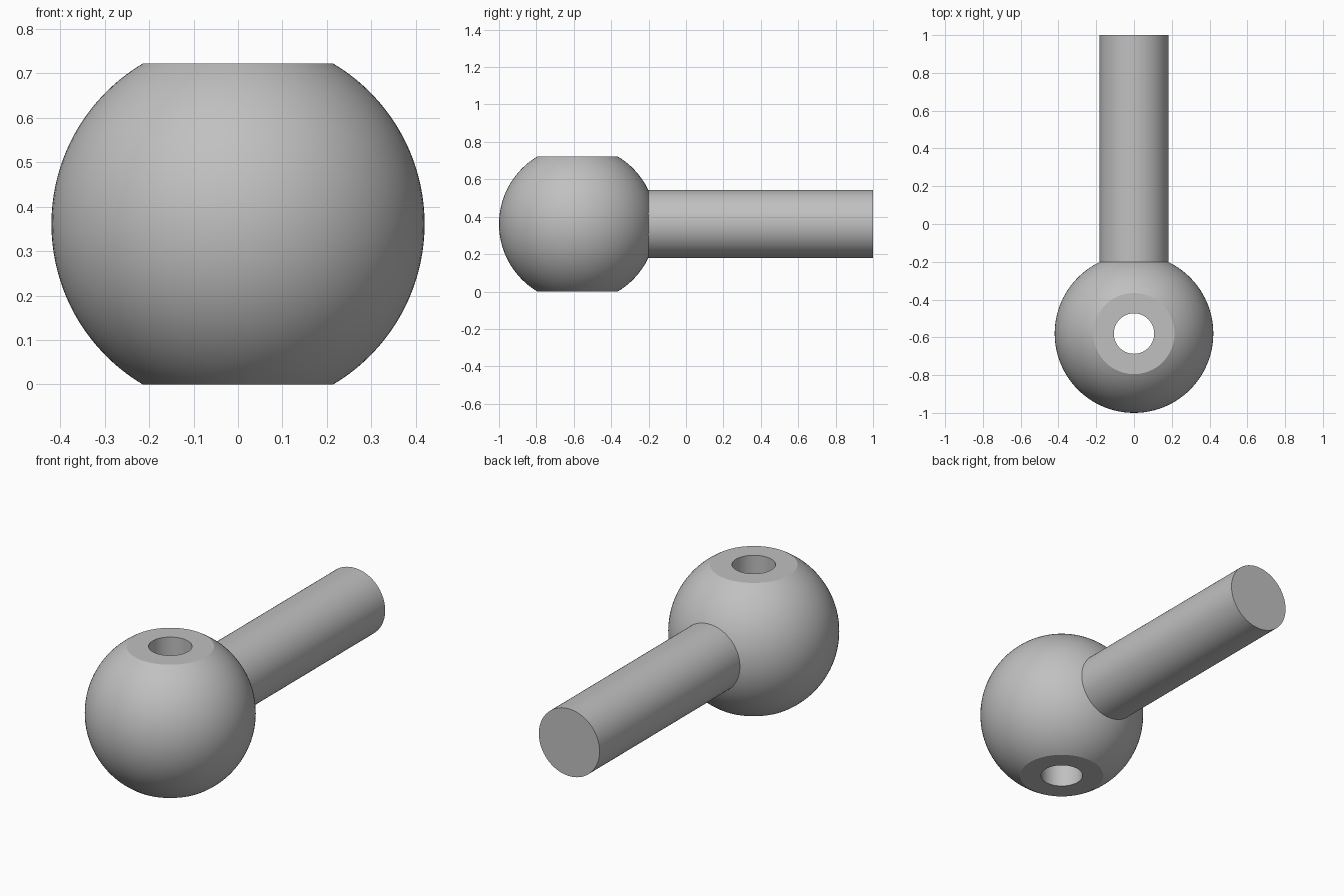
import bpy, bmesh, math
from mathutils import Matrix, Vector

cube = bpy.data.objects.get("Cube")
if cube:
    bpy.data.objects.remove(cube, do_unlink=True)

BALL_R, HALF_H, HOLE_R = 0.42, 0.361, 0.107
SHAFT_R, BALL_Y, SHAFT_END = 0.182, -0.58, 1.0

grey = bpy.data.materials.new("satin grey")
grey.use_nodes = True
colour = (0.53, 0.53, 0.53, 1)
grey.diffuse_color = colour
grey.node_tree.nodes["Principled BSDF"].inputs["Base Color"].default_value = colour


def lathe(name, profile, closed, steps, matrix):
    """Revolve (radius, height) points about z, then place the result."""
    bm = bmesh.new()
    verts = [bm.verts.new((r, 0, z)) for r, z in profile]
    edges = [bm.edges.new(pair) for pair in zip(verts, verts[1:])]
    if closed:
        edges.append(bm.edges.new((verts[-1], verts[0])))
    bmesh.ops.spin(bm, geom=verts + edges, cent=(0, 0, 0), axis=(0, 0, 1),
                   angle=math.tau, steps=steps, use_merge=True)
    bmesh.ops.remove_doubles(bm, verts=bm.verts, dist=1e-5)
    bmesh.ops.recalc_face_normals(bm, faces=bm.faces)
    mesh = bpy.data.meshes.new(name)
    bm.to_mesh(mesh)
    bm.free()
    mesh.transform(matrix)
    mesh.materials.append(grey)
    obj = bpy.data.objects.new(name, mesh)
    bpy.context.collection.objects.link(obj)
    bpy.ops.object.select_all(action="DESELECT")
    obj.select_set(True)
    bpy.context.view_layer.objects.active = obj
    bpy.ops.object.shade_smooth_by_angle(angle=math.radians(25))
    return obj


# Ball with flat ends and a through hole
limit = math.asin(HALF_H / BALL_R)
angles = [-limit + 2 * limit * i / 40 for i in range(41)]
arc = [(BALL_R * math.cos(a), BALL_R * math.sin(a)) for a in angles]
bore = [(HOLE_R, HALF_H), (HOLE_R, -HALF_H)]
lathe("ball_with_hole", arc + bore, True, 96,
      Matrix.Translation(Vector((0, BALL_Y, HALF_H))))

# Round shaft running backwards, its front rim seated just inside the ball
seat = BALL_Y + math.sqrt(BALL_R ** 2 - SHAFT_R ** 2) - 0.005
length = SHAFT_END - seat
lathe("shaft", [(0, 0), (SHAFT_R, 0), (SHAFT_R, length), (0, length)], False, 96,
      Matrix.Translation(Vector((0, seat, HALF_H))) @ Matrix.Rotation(-math.pi / 2, 4, "X"))
